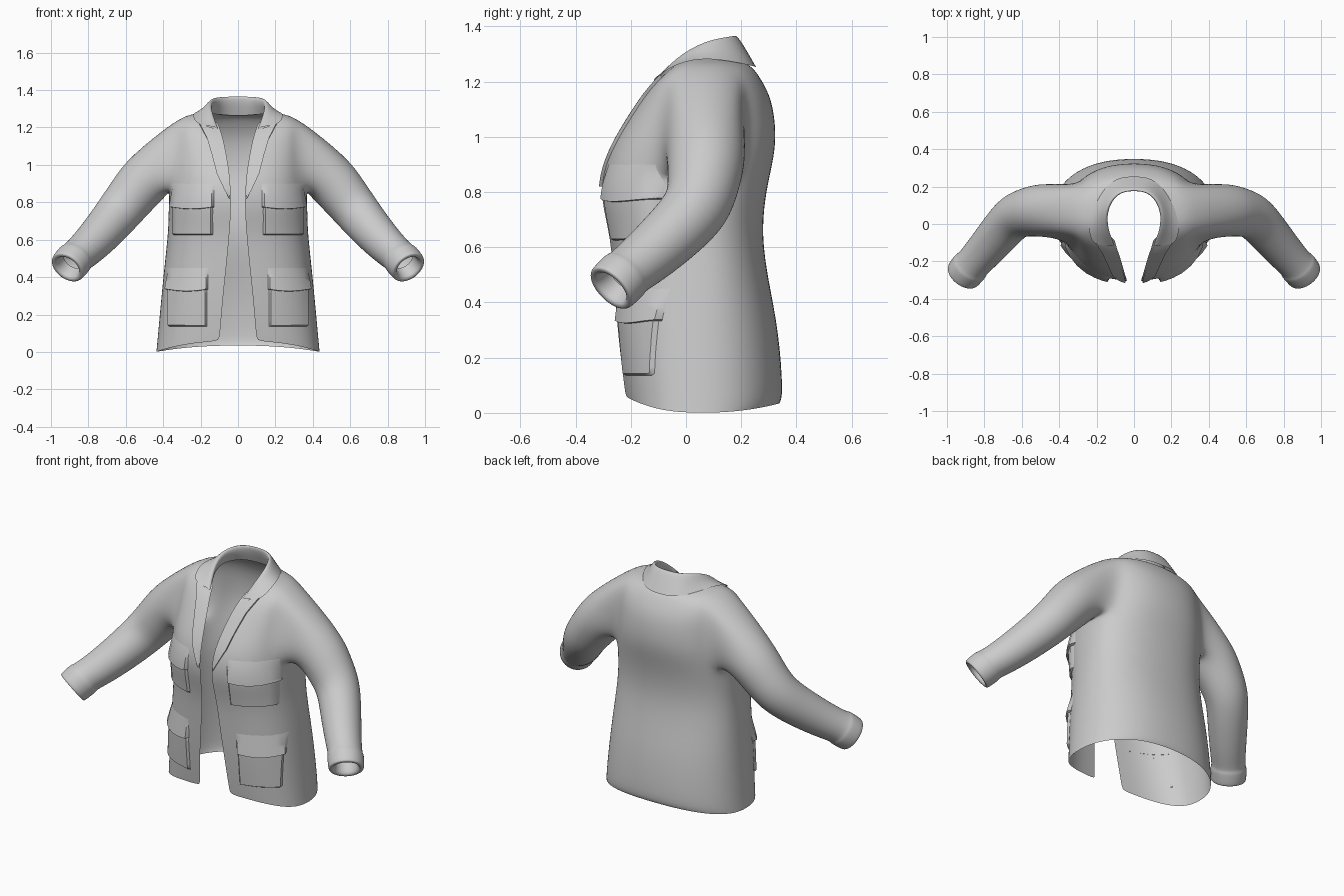
import bpy, bmesh, math
from mathutils import Vector
from mathutils.bvhtree import BVHTree

if "Cube" in bpy.data.objects:
    bpy.data.objects.remove(bpy.data.objects["Cube"])


def finish(name, bm, subsurf=0, angle=40):
    """Turn a half-model bmesh into a mirrored, smooth-shaded object."""
    bmesh.ops.recalc_face_normals(bm, faces=bm.faces)
    mesh = bpy.data.meshes.new(name)
    bm.to_mesh(mesh)
    bm.free()
    ob = bpy.data.objects.new(name, mesh)
    bpy.context.collection.objects.link(ob)
    bpy.ops.object.select_all(action='DESELECT')
    ob.select_set(True)
    bpy.context.view_layer.objects.active = ob
    bpy.ops.object.shade_smooth_by_angle(angle=math.radians(angle))
    mirror = ob.modifiers.new("Mirror", 'MIRROR')
    mirror.merge_threshold = 0.002
    if subsurf:
        sub = ob.modifiers.new("Subsurf", 'SUBSURF')
        sub.levels = sub.render_levels = subsurf
    return ob


def skin(bm, rows, skip=lambda i, j: False):
    """Fill quads between rows of vertices."""
    for i in range(len(rows) - 1):
        for j in range(len(rows[i]) - 1):
            if not skip(i, j):
                bm.faces.new((rows[i][j], rows[i][j + 1],
                              rows[i + 1][j + 1], rows[i + 1][j]))


# Jacket body: z at front / side / back, half width, front y, back y, opening
BODY = [
    (.06, .00, .035, .440, -.220, .340, .102),
    (.08, .04, .06, .436, -.224, .356, .098),
    (.30, .28, .30, .414, -.250, .338, .080),
    (.48, .48, .48, .394, -.262, .300, .060),
    (.64, .64, .64, .376, -.274, .276, .045),
    (.77, .76, .78, .374, -.308, .288, .037),
    (.87, .86, .88, .370, -.304, .310, .040),
    (.95, .96, .97, .362, -.280, .328, .045),
    (1.04, 1.06, 1.07, .354, -.230, .324, .060),
    (1.12, 1.16, 1.15, .352, -.178, .306, .075),
    (1.17, 1.240, 1.21, .338, -.138, .272, .090),
    (1.195, 1.272, 1.25, .255, -.108, .244, .100),
    (1.20, 1.282, 1.265, .180, -.098, .217, .105),
]
COLS, YC, P = 12, 0.05, 0.8
bm = bmesh.new()
rows = []
for zf, zs, zb, w, yf, yb, gap in BODY:
    a0 = math.asin((gap / w) ** (1 / P))
    row = []
    for j in range(COLS + 1):
        a = a0 + (math.pi - a0) * j / COLS
        s, c = max(math.sin(a), 0), math.cos(a)
        p = P if c > 0 else .88                    # rounder at the back
        x = 0 if j == COLS else w * s ** p
        y = YC + ((yf if c > 0 else yb) - YC) * abs(c) ** p
        z = zs * s * s + (zf if c > 0 else zb) * (1 - s * s)
        row.append(bm.verts.new((x, y, z)))
    rows.append(row)
R0, R1, C0, C1 = 6, 10, 4, 8       # arm hole block
skin(bm, rows, lambda i, j: R0 <= i < R1 and C0 <= j < C1)

# Sleeve grown from the arm hole: centre and radius, ending in a turned cuff
SLEEVE = [
    (.482, .076, .94, .146), (.565, .066, .84, .135), (.64, .045, .745, .125),
    (.708, -.035, .66, .116), (.805, -.15, .555, .103), (.868, -.218, .504, .095),
    (.871, -.222, .500, .103), (.893, -.247, .475, .102), (.912, -.272, .451, .100),
    (.914, -.274, .449, .092), (.914, -.274, .449, .066), (.88, -.23, .495, .062),
]
loop = ([rows[R0][j] for j in range(C0, C1)] + [rows[i][C1] for i in range(R0, R1)]
        + [rows[R1][j] for j in range(C1, C0, -1)] + [rows[i][C0] for i in range(R1, R0, -1)])
n = len(loop)
rings = [loop + loop[:1]]
d1, d2 = Vector((.68, -.05, -.72)), Vector((.47, -.62, -.61))
for i, (x, y, z, r) in enumerate(SLEEVE):
    t = d1.lerp(d2, min(max((i - 1) / 2, 0), 1)).normalized()
    e1 = Vector((0, 1, 0))
    e1 = (e1 - t * t.dot(e1)).normalized()
    e2 = t.cross(e1)
    ring = []
    for k in range(n):
        th = math.radians(225) + 2 * math.pi * k / n
        ring.append(bm.verts.new(Vector((x, y, z)) + r * (math.cos(th) * e1 + math.sin(th) * e2)))
    rings.append(ring + ring[:1])
skin(bm, rings)
body = finish("jacket_body_and_sleeves", bm, subsurf=2, angle=180)

# Surface lookup so that pockets and lapels lie on the body
bpy.context.view_layer.update()
tree = BVHTree.FromObject(body, bpy.context.evaluated_depsgraph_get())


def on_body(x, z, off):
    p, nrm, _, _ = tree.ray_cast(Vector((x, -1, z)), Vector((0, 1, 0)))
    if p is None or p.y > 0.1:
        p, nrm, _, _ = tree.find_nearest(Vector((x, -.25, z)))
    if nrm.y > 0:
        nrm = -nrm
    return p + nrm * off


def patch(name, us, vs, f):
    bm = bmesh.new()
    skin(bm, [[bm.verts.new(on_body(*f(u, v))) for u in us] for v in vs])
    return finish(name, bm)


US = [0, .04, .15, .3, .5, .7, .85, .96, 1]


def pocket(name, x0, x1, z0, z1, ztop):
    """Patch pocket from z0 to z1 with a flap hanging from ztop."""
    def bag(u, v):
        rim = u in (0, 1) or v in (0, 1)
        return x0 + (x1 - x0) * u, z0 + (z1 - z0) * v, 0 if rim else .013

    def flap(u, v):
        droop = .012 * v * math.sin(math.pi * u)
        rim = u in (0, 1) or v == 1
        off = .001 if rim else .001 + .024 * v
        return x0 - .006 + (x1 - x0 + .012) * u, ztop + (z1 - .012 - ztop) * v - droop, off
    patch(name, US, US, bag)
    patch(name + "_flap", US, US, flap)


pocket("chest_pocket", .135, .35, .625, .785, .90)
pocket("hip_pocket", .165, .375, .135, .345, .45)

# Lapels: z, inner x, outer x from the notch down to the closing point
LAPEL = [(1.215, .112, .205), (1.14, .088, .165), (1.05, .068, .138),
         (.95, .052, .112), (.88, .047, .078), (.82, .043, .047)]


def lapel(u, v):
    i = min(int(v), len(LAPEL) - 2)
    z, a, b = (p + (q - p) * (v - i) for p, q in zip(LAPEL[i], LAPEL[i + 1]))
    z -= .03 * (1 - min(u, 1)) * max(1 - v, 0)     # slanted notch
    return a + (b - a) * min(u, 1), z, 0 if u > 1 else .004 + .008 * u


patch("lapel", [0, .25, .5, .75, 1, 1.01], [k / 4 for k in range(21)], lapel)

# Collar: stand base, fold line and fallen outer edge, from back to front
COLLAR = [
    [(0, .21, 1.26), (.1, .19, 1.27), (.165, .07, 1.275), (.145, -.04, 1.23), (.105, -.095, 1.185)],
    [(0, .178, 1.34), (.085, .165, 1.34), (.14, .07, 1.33), (.135, -.03, 1.28), (.105, -.11, 1.19)],
    [(0, .178, 1.385), (.10, .168, 1.383), (.158, .07, 1.363), (.148, -.04, 1.293), (.112, -.118, 1.20)],
    [(0, .225, 1.31), (.115, .21, 1.315), (.19, .075, 1.318), (.195, -.035, 1.275), (.165, -.115, 1.21)],
    [(0, .258, 1.25), (.13, .245, 1.257), (.225, .08, 1.29), (.245, -.03, 1.268), (.225, -.105, 1.22)],
]
bm = bmesh.new()
skin(bm, [[bm.verts.new(p) for p in row] for row in COLLAR])
finish("collar", bm, subsurf=2, angle=180)
